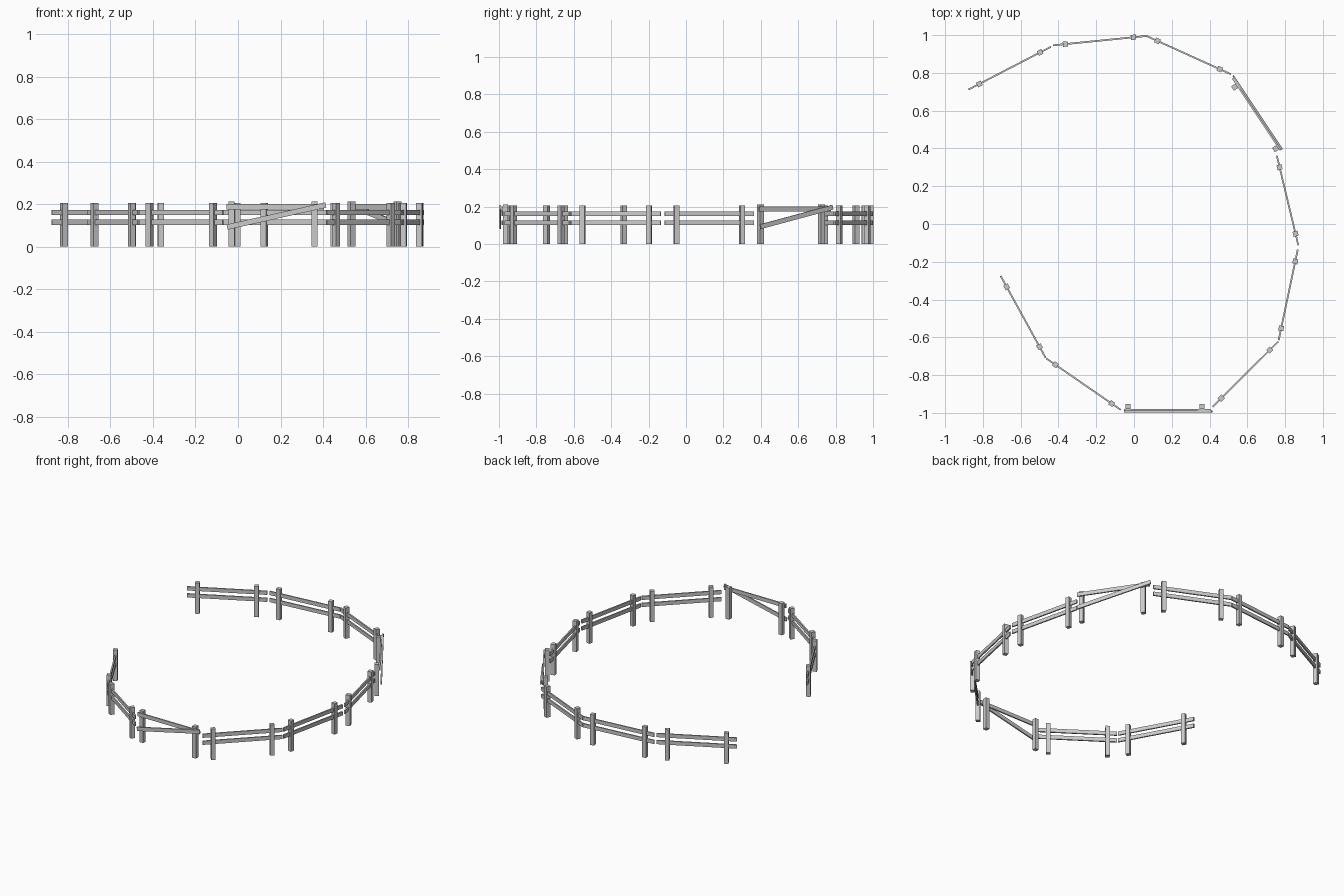
import bpy
from math import atan2, cos, sin, hypot

if "Cube" in bpy.data.objects:
    bpy.data.objects.remove(bpy.data.objects["Cube"])

POST_W, POST_H = 0.027, 0.206
RAIL_T, RAIL_H = 0.009, 0.025


def box(name, size, loc, yaw=0.0, pitch=0.0):
    bpy.ops.mesh.primitive_cube_add(size=1, location=loc, rotation=(0, pitch, yaw))
    ob = bpy.context.object
    ob.name = name
    ob.scale = size
    bpy.ops.object.transform_apply(location=False, rotation=False, scale=True)
    return ob


def post(x, y, yaw, h=POST_H):
    box("fence_post", (POST_W, POST_W, h), (x, y, h / 2), yaw)


# Intact panels: two level rails running through two posts
intact = [
    ((-0.876, 0.712), (-0.440, 0.938)),
    ((-0.428, 0.946), (0.062, 0.995)),
    ((0.065, 0.996), (0.513, 0.793)),
    ((0.756, 0.362), (0.870, -0.113)),
    ((0.867, -0.135), (0.766, -0.615)),
    ((0.764, -0.622), (0.416, -0.968)),
    ((-0.070, -0.984), (-0.464, -0.712)),
    ((-0.468, -0.708), (-0.706, -0.275)),
]
for (x0, y0), (x1, y1) in intact:
    yaw = atan2(y1 - y0, x1 - x0)
    length = hypot(x1 - x0, y1 - y0)
    cx, cy = (x0 + x1) / 2, (y0 + y1) / 2
    for z in (0.114, 0.161):
        box("fence_rail", (length, RAIL_T, RAIL_H), (cx, cy, z), yaw)
    # post spacing is fixed; panels sit slightly off the middle
    for s in (-0.181, 0.181):
        post(cx + s * cos(yaw), cy + s * sin(yaw), yaw)


# Broken panels: posts on the inner side, level top rail, fallen lower rail
def broken_panel(x0, y0, x1, y1):
    yaw = atan2(y1 - y0, x1 - x0)
    c, s = cos(yaw), sin(yaw)

    def at(u, v, z):
        return (x0 + u * c - v * s, y0 + u * s + v * c, z)

    for u in (0.024, 0.415):
        x, y, _ = at(u, 0.022, 0)
        post(x, y, yaw, 0.212)
    box("broken_top_rail", (0.458, RAIL_T, RAIL_H), at(0.231, 0.004, 0.187), yaw)
    z0, z1 = 0.092, 0.196
    box("fallen_rail", (hypot(0.464, z1 - z0), RAIL_T, RAIL_H),
        at(0.236, -0.005, (z0 + z1) / 2), yaw, -atan2(z1 - z0, 0.464))


broken_panel(-0.055, -0.988, 0.415, -0.988)
broken_panel(0.781, 0.391, 0.524, 0.777)
